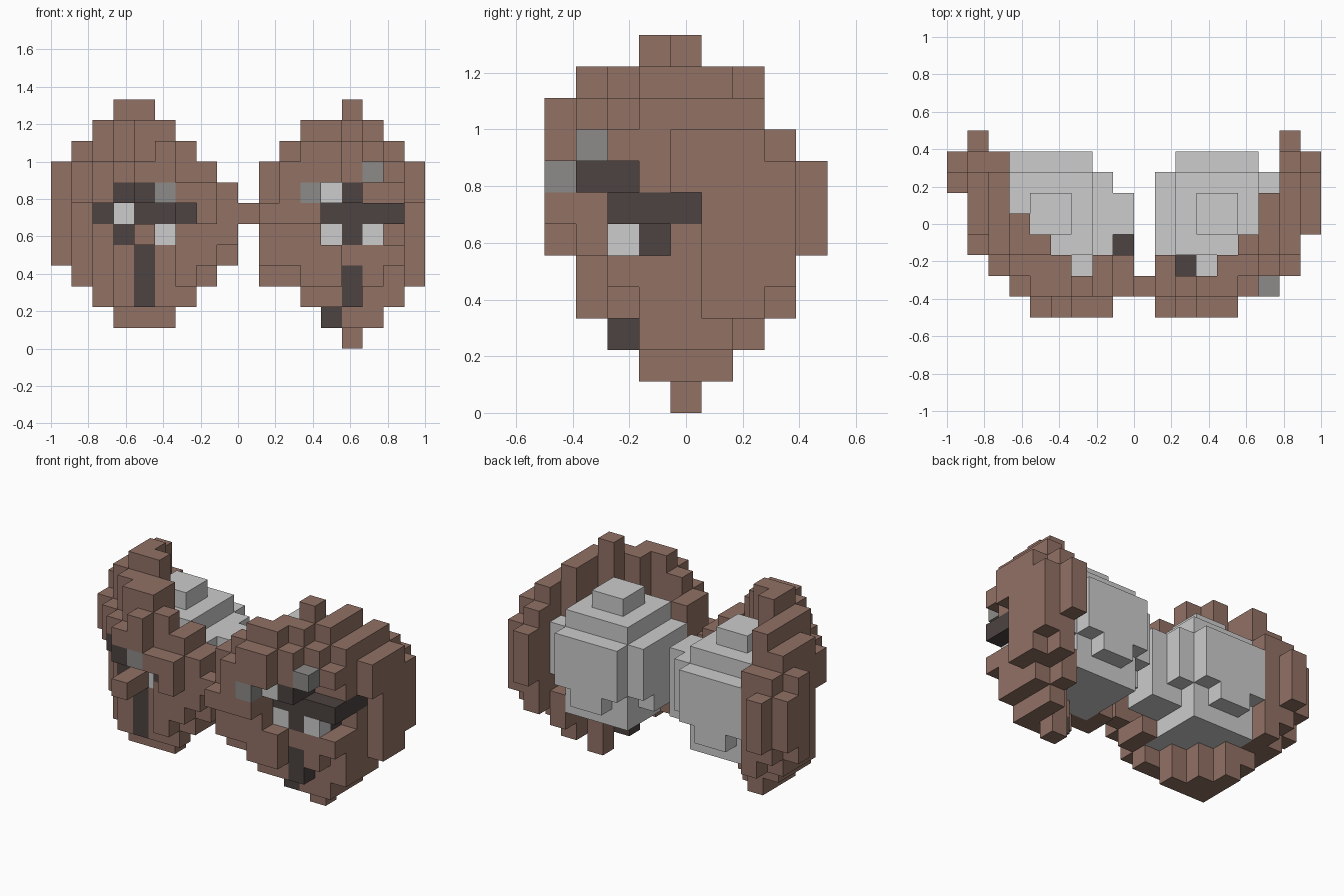
import bpy, bmesh
from math import ceil, hypot
from mathutils import Vector

cube = bpy.data.objects.get("Cube")
if cube:
    bpy.data.objects.remove(cube)

S = 1 / 9                                  # block size
BROWN, DARK, MID, LIGHT = range(4)


def material(name, rgb):
    lin = [c / 12.92 if c < 0.04045 else ((c + 0.055) / 1.055) ** 2.4
           for c in (v / 255 for v in rgb)] + [1]
    m = bpy.data.materials.new(name)
    m.use_nodes = True
    m.diffuse_color = lin
    m.node_tree.nodes["Principled BSDF"].inputs["Base Color"].default_value = lin
    return m


MATS = [material("brown", (145, 113, 100)), material("dark_brown", (76, 67, 65)),
        material("mid_grey", (140, 139, 137)), material("light_grey", (204, 204, 204))]

# the four corners of each side of a unit block, by outward direction
SIDES = {
    (1, 0, 0): [(1, 0, 0), (1, 1, 0), (1, 1, 1), (1, 0, 1)],
    (-1, 0, 0): [(0, 0, 0), (0, 0, 1), (0, 1, 1), (0, 1, 0)],
    (0, 1, 0): [(0, 1, 0), (0, 1, 1), (1, 1, 1), (1, 1, 0)],
    (0, -1, 0): [(0, 0, 0), (1, 0, 0), (1, 0, 1), (0, 0, 1)],
    (0, 0, 1): [(0, 0, 1), (1, 0, 1), (1, 1, 1), (0, 1, 1)],
    (0, 0, -1): [(0, 0, 0), (0, 1, 0), (1, 1, 0), (1, 0, 0)],
}


def build(name, cells):
    """Skin a set of blocks {(i, j, k): material} and merge flat areas."""
    bm = bmesh.new()
    verts = {}
    for (i, j, k), mat in cells.items():
        for (dx, dy, dz), corners in SIDES.items():
            if (i + dx, j + dy, k + dz) in cells:
                continue
            ring = []
            for a, b, c in corners:
                key = (i + a, j + b, k + c)
                if key not in verts:
                    verts[key] = bm.verts.new(
                        Vector((key[0] - 9, key[1] - 4.5, key[2])) * S)
                ring.append(verts[key])
            bm.faces.new(ring).material_index = mat
    bmesh.ops.dissolve_limit(bm, angle_limit=0.01, verts=bm.verts[:],
                             edges=bm.edges[:], delimit={'MATERIAL'})
    bmesh.ops.triangulate(bm, faces=[f for f in bm.faces if len(f.verts) > 4])
    me = bpy.data.meshes.new(name)
    bm.to_mesh(me)
    bm.free()
    for m in MATS:
        me.materials.append(m)
    ob = bpy.data.objects.new(name, me)
    bpy.context.collection.objects.link(ob)


# height limits of the shells per depth row, front to back
ROWS = [(6, 9), (3, 10), (2, 10), (1, 11), (0, 11), (1, 10), (2, 10), (3, 8), (5, 7)]
STEPS = [6, 5, 4, 2.6]                     # bowl top gets lower going outwards


def shell(plan, rim, tip, mid, flip):
    """Diagonal bowl. plan: column -> (depth from, to, height from, to)."""
    cells = {}
    for i, (j0, j1, k0, k1) in plan.items():
        m = 17 - i if flip else i
        for j in range(j0, min(j1 + 1, 8) + 1):
            # underside tapers to a tip
            reach = hypot((m - tip) * (0.7 if m < tip else 1), j - 4)
            low = max(k0, ROWS[j][0], ceil(reach - 0.62))
            step = STEPS[min(max(m - j - rim, 0), 3)]
            for k in range(low, min(k1, ROWS[j][1], int(mid + step)) + 1):
                if j <= j1 or k <= 3:      # lower edge curls one block inwards
                    cells[i, j, k] = BROWN
    return cells


def carve(cells, cuts):
    """Remove blocks: column, depth, height from, to."""
    for i, j, k0, k1 in cuts:
        for k in range(k0, k1 + 1):
            cells.pop((i, j, k), None)


def paint(cells, spots):
    """Colour the frontmost block at each (column, height)."""
    for mat, places in spots.items():
        for i, k in places:
            js = [j for j in range(9) if (i, j, k) in cells]
            if js:
                cells[i, min(js), k] = mat


# left shell, with recessed face areas
left = shell({10: (0, 2, 3, 8), 11: (0, 1, 3, 9), 12: (0, 1, 2, 10),
              13: (0, 2, 1, 10), 14: (1, 3, 0, 11), 15: (2, 5, 1, 10),
              16: (2, 8, 2, 9), 17: (4, 7, 3, 8)}, 11, 14, 5.5, False)
carve(left, [(13, 0, 6, 7), (13, 1, 5, 6), (14, 1, 3, 6), (15, 2, 2, 2),
             (15, 2, 7, 7), (16, 2, 7, 7), (16, 2, 5, 5), (16, 2, 3, 3),
             (16, 3, 5, 5), (17, 4, 3, 6), (17, 7, 8, 8),
             (10, 0, 7, 8), (11, 0, 9, 9)])
left[15, 1, 8] = MID
paint(left, {DARK: [(14, 7), (13, 6), (14, 6), (15, 6), (16, 6), (14, 5),
                    (14, 3), (14, 2), (13, 1)],
             MID: [(12, 7)], LIGHT: [(13, 7), (13, 5), (15, 5)]})
for c in [(14, 2, 7), (16, 3, 6), (16, 4, 6), (15, 3, 5), (11, 2, 7)]:
    left[c] = DARK
build("left_shell", left)

# right shell, with recessed face areas
right = shell({0: (6, 7, 4, 8), 1: (3, 8, 3, 9), 2: (2, 7, 2, 10),
               3: (1, 4, 1, 11), 4: (0, 3, 1, 11), 5: (0, 2, 1, 10),
               6: (0, 1, 2, 9), 7: (0, 2, 3, 8), 8: (1, 2, 4, 7)}, 10, 13, 6, True)
carve(right, [(0, 7, 8, 8), (1, 3, 3, 6), (2, 2, 2, 6), (3, 1, 3, 6),
              (4, 0, 6, 6), (4, 1, 6, 6), (4, 1, 3, 4), (5, 0, 6, 6),
              (5, 1, 3, 6), (6, 0, 6, 6), (6, 0, 8, 9), (7, 0, 8, 8),
              (8, 1, 4, 4)])
right[4, 0, 5] = BROWN
paint(right, {DARK: [(3, 7), (4, 7), (2, 6), (4, 6), (5, 6), (6, 6), (3, 5),
                     (4, 4), (4, 3), (4, 2)],
              MID: [(5, 7)], LIGHT: [(3, 6), (5, 5)]})
right[8, 3, 6] = DARK
build("right_shell", right)

# bridge between the shells
build("bridge", {(9, 1, 6): BROWN})


# grey cores: stepped domes, widest in the middle
def box(i0, i1, j0, j1, k0, k1):
    return {(i, j, k): LIGHT for i in range(i0, i1 + 1)
            for j in range(j0, j1 + 1) for k in range(k0, k1 + 1)}


def core(name, ci, taken, extra):
    cells = dict(extra)
    for di0, di1, j0, j1, k0, k1 in [(-1, 0, 4, 5, 3, 9), (-2, 1, 3, 6, 3, 8),
                                     (-2, 1, 2, 7, 5, 7), (-1, 0, 2, 7, 4, 7),
                                     (-3, 2, 3, 6, 5, 7), (-3, 2, 4, 5, 4, 7)]:
        cells.update(box(ci + di0, ci + di1, j0, j1, k0, k1))
    build(name, {c: m for c, m in cells.items() if c not in taken})


core("left_core", 13, left, {})
core("right_core", 5, right, box(8, 8, 4, 5, 4, 7))
